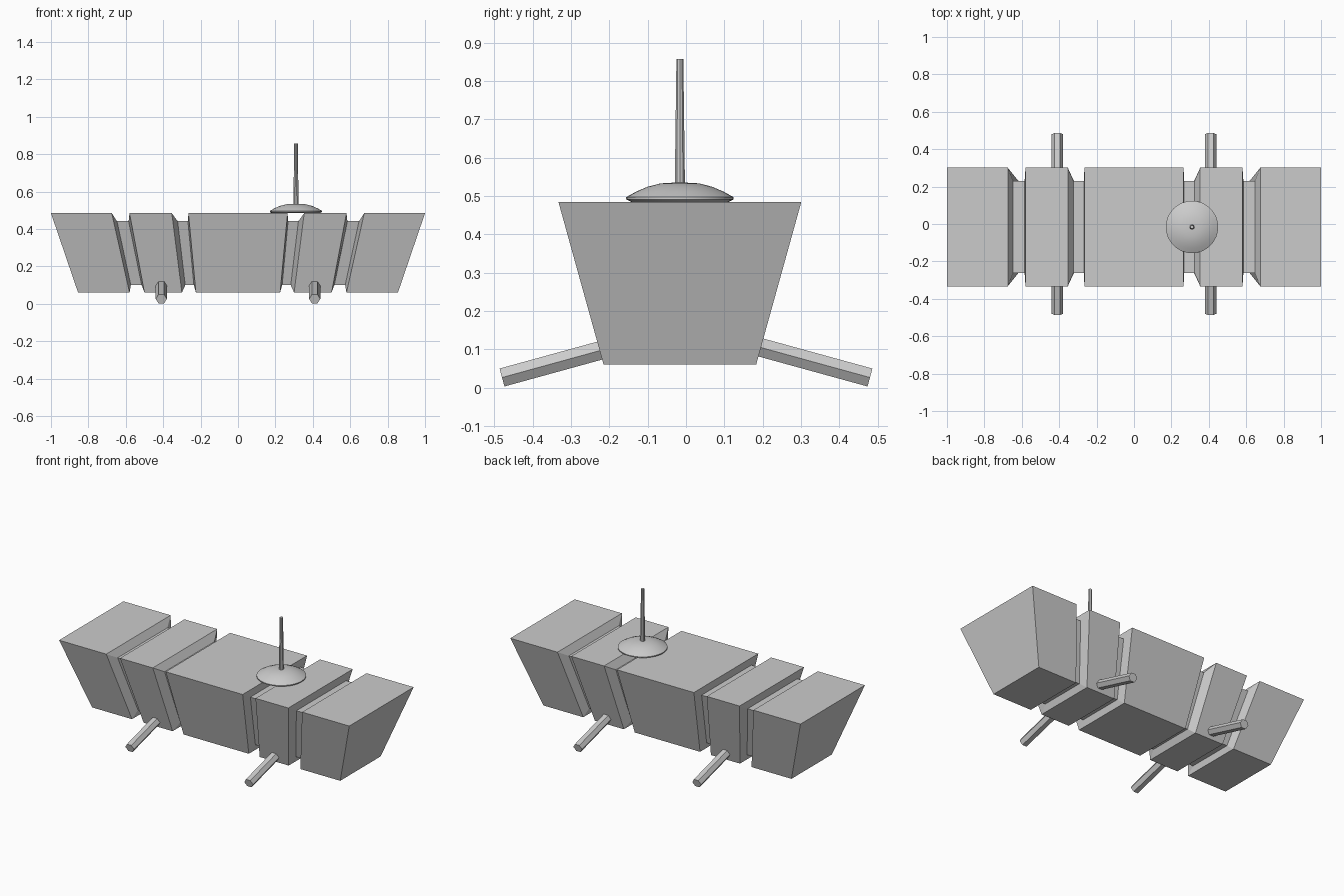
import bpy, bmesh, math
from mathutils import Vector

if "Cube" in bpy.data.objects:
    bpy.data.objects.remove(bpy.data.objects["Cube"])

CY = -0.016            # hull centre line in y
Z_TOP, Z_BOT = 0.485, 0.06


def make_object(name, bm):
    bmesh.ops.recalc_face_normals(bm, faces=bm.faces)
    mesh = bpy.data.meshes.new(name)
    bm.to_mesh(mesh)
    bm.free()
    ob = bpy.data.objects.new(name, mesh)
    bpy.context.collection.objects.link(ob)
    return ob


def skin(bm, rings):
    for a, b in zip(rings, rings[1:]):
        n = len(a)
        for i in range(n):
            j = (i + 1) % n
            bm.faces.new((a[i], a[j], b[j], b[i]))
    bm.faces.new(rings[0])
    bm.faces.new(rings[-1])


# Hull: tapered section lofted along x, stepping in to a neck at each groove
FULL = (0.317, Z_TOP, 0.199, Z_BOT)
NECK = (0.245, 0.442, 0.15, 0.10)
half = [               # x at top, x at bottom, section
    (-1.0, -0.855, FULL),
    (-0.675, -0.58, FULL), (-0.647, -0.573, NECK),
    (-0.585, -0.515, NECK), (-0.58, -0.50, FULL),
    (-0.354, -0.30, FULL), (-0.323, -0.282, NECK),
    (-0.268, -0.236, NECK), (-0.265, -0.225, FULL),
]
stations = half + [(-a, -b, s) for a, b, s in reversed(half)]
bm = bmesh.new()
rings = []
for xt, xb, (wt, zt, wb, zb) in stations:
    rings.append([bm.verts.new(p) for p in (
        (xt, CY - wt, zt), (xt, CY + wt, zt),
        (xb, CY + wb, zb), (xb, CY - wb, zb))])
skin(bm, rings)
make_object("hull", bm)


# Legs: hexagonal rods sloping outward and down, flats on top
def leg(name, x, side):
    outer = Vector((x, side * 0.480, 0.0265))
    inner = Vector((x, side * 0.10, 0.131))
    axis = (inner - outer).normalized()
    u = Vector((1, 0, 0))
    v = axis.cross(u)
    bm = bmesh.new()
    rings = []
    for c in (outer, inner):
        rings.append([bm.verts.new(
            c + 0.03 * math.cos(k * math.pi / 3) * u
            + 0.028 * math.sin(k * math.pi / 3) * v) for k in range(6)])
    skin(bm, rings)
    make_object(name, bm)


for xn, x in (("left", -0.41), ("right", 0.41)):
    for yn, s in (("front", -1), ("back", 1)):
        leg(f"{yn}_{xn}_leg", x, s)


# Turned parts: profile of (radius, z) spun around the mast axis
def turned(name, profile, sides):
    bm = bmesh.new()
    rings = []
    for r, z in profile:
        rings.append([bm.verts.new((
            0.31 + r * math.cos(2 * math.pi * k / sides),
            CY + r * math.sin(2 * math.pi * k / sides), z))
            for k in range(sides)])
    skin(bm, rings)
    ob = make_object(name, bm)
    bpy.ops.object.select_all(action='DESELECT')
    ob.select_set(True)
    bpy.context.view_layer.objects.active = ob
    bpy.ops.object.shade_smooth_by_angle(angle=math.radians(30))


# Domed hatch and the mast standing on it
turned("hatch_dome", [(0.128, 0.485), (0.140, 0.491), (0.140, 0.497),
                      (0.115, 0.511), (0.085, 0.524), (0.05, 0.533),
                      (0.015, 0.535)], 32)
turned("mast", [(0.014, 0.525), (0.0095, 0.857)], 10)
